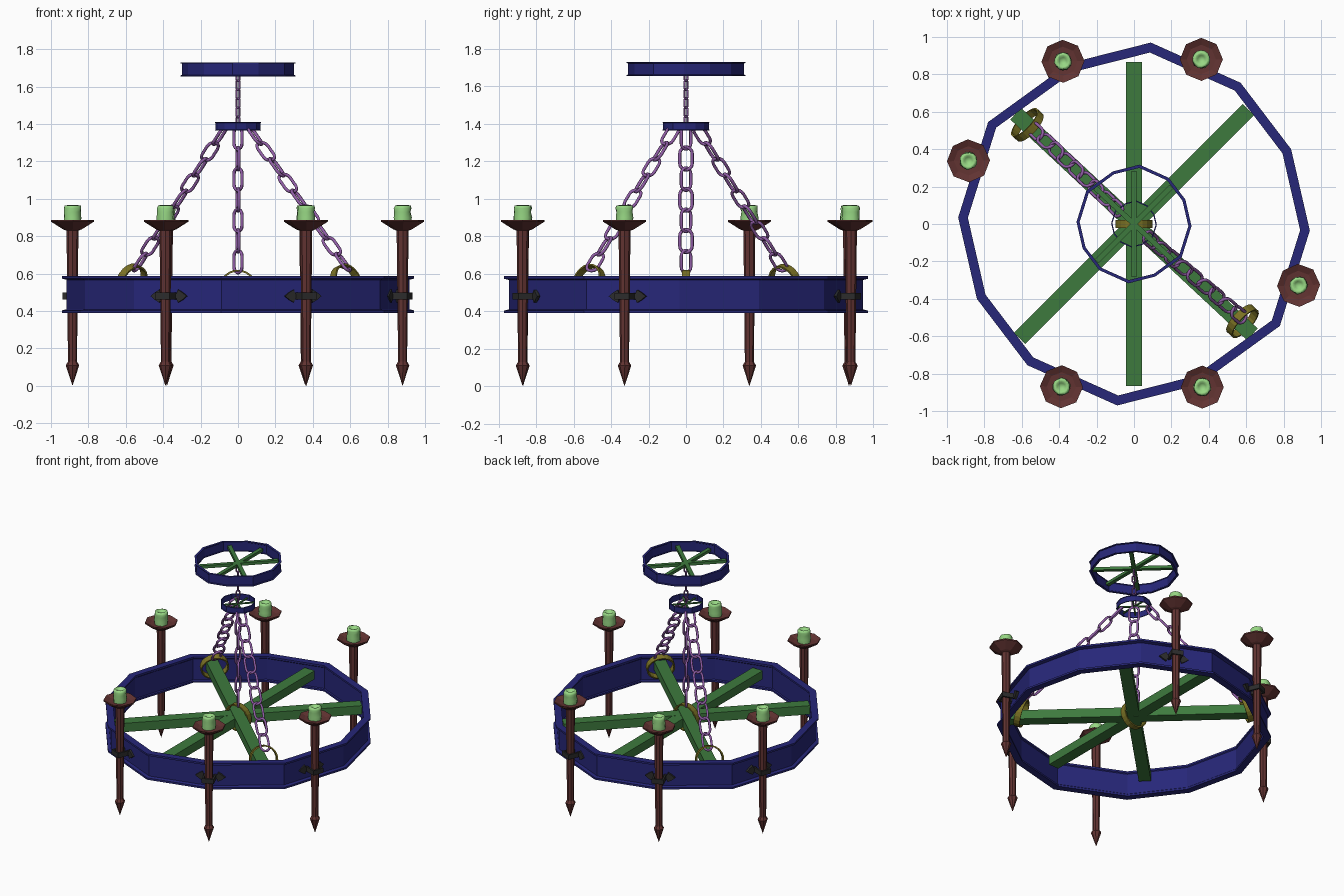
import bpy, bmesh, math, random
from mathutils import Vector, Matrix

random.seed(4)
if "Cube" in bpy.data.objects:
    bpy.data.objects.remove(bpy.data.objects["Cube"])


def material(name, rgb):
    m = bpy.data.materials.new(name)
    m.use_nodes = True
    m.diffuse_color = (*rgb, 1)
    m.node_tree.nodes["Principled BSDF"].inputs["Base Color"].default_value = (*rgb, 1)
    return m


NAVY = material("navy_metal", (0.02, 0.02, 0.19))
GREEN = material("green_beam", (0.048, 0.195, 0.048))
BROWN = material("red_brown_iron", (0.12, 0.033, 0.031))
WAX = material("pale_green_wax", (0.31, 0.68, 0.23))
PURPLE = material("purple_chain", (0.28, 0.11, 0.38))
GOLD = material("dark_gold", (0.2, 0.17, 0.018))
GREY = material("dark_grey_clamp", (0.025, 0.025, 0.025))


def finish(name, bm, mat, smooth=False, matrix=None):
    bmesh.ops.recalc_face_normals(bm, faces=bm.faces)
    me = bpy.data.meshes.new(name)
    bm.to_mesh(me)
    bm.free()
    me.materials.append(mat)
    for p in me.polygons:
        p.use_smooth = smooth
    ob = bpy.data.objects.new(name, me)
    if matrix:
        ob.matrix_world = matrix
    bpy.context.collection.objects.link(ob)
    return ob


def skin(bm, loops, closed=True):
    """Bridge consecutive rings of points with quads."""
    rows = [[bm.verts.new(p) for p in loop] for loop in loops]
    n = len(rows[0])
    for i in range(len(rows) if closed else len(rows) - 1):
        a, b = rows[i], rows[(i + 1) % len(rows)]
        for j in range(n):
            bm.faces.new((a[j], a[(j + 1) % n], b[(j + 1) % n], b[j]))
    return rows


def add_box(bm, size, matrix):
    bmesh.ops.create_cube(bm, size=1, matrix=matrix @ Matrix.Diagonal((*size, 1)))


def lathe(name, profile, sides, mat, matrix, jitter=0, smooth=False):
    bm = bmesh.new()
    loops = []
    for r, z in profile:
        ring = []
        for k in range(sides):
            a = math.tau * (k + 0.5) / sides
            rr = r * (1 + random.uniform(-jitter, jitter))
            ring.append((rr * math.cos(a), rr * math.sin(a), z))
        loops.append(ring)
    skin(bm, loops, closed=False)
    bmesh.ops.remove_doubles(bm, verts=bm.verts, dist=1e-5)
    return finish(name, bm, mat, smooth, matrix)


# Twelve-sided hoop outline: half the corners, the rest by half a turn
HALF = [(0.09, 0.97), (0.57, 0.755), (0.84, 0.40), (0.94, -0.035), (0.78, -0.545), (0.345, -0.86)]
OUTLINE = HALF + [(-x, -y) for x, y in HALF]
# Flanged section: (scale of the outline, fraction of height)
SECTION = [(1, 0), (1, 0.07), (0.975, 0.1), (0.975, 0.9), (1, 0.93), (1, 1),
           (0.945, 1), (0.945, 0.93), (0.952, 0.9), (0.952, 0.1), (0.945, 0.07), (0.945, 0)]


def spoked_hoop(name, scale, z0, z1, beam_z):
    bm = bmesh.new()
    skin(bm, [[(x * f * scale, y * f * scale, z0 + (z1 - z0) * h) for x, y in OUTLINE]
              for f, h in SECTION])
    finish(name + "_hoop", bm, NAVY)
    bm = bmesh.new()
    for k, angle in enumerate((90, 45, 137)):
        m = Matrix.Translation((0, 0, beam_z)) @ Matrix.Rotation(math.radians(angle), 4, 'Z')
        add_box(bm, (1.73 * scale, 0.085 * scale, (0.065 + 0.002 * k) * scale), m)
    finish(name + "_spokes", bm, GREEN)


spoked_hoop("main", 1, 0.39, 0.587, 0.525)
spoked_hoop("ceiling", 0.327, 1.655, 1.73, 1.692)
spoked_hoop("collector", 0.13, 1.365, 1.41, 1.387)


# Chains of stretched round-wire links
def add_link(bm, length, width, wire, matrix, steps=8, sides=6):
    radius = width / 2 - wire
    straight = length / 2 - width / 2
    loops = []
    for k in range(2 * steps):
        a = math.pi * k / (steps - 1) if k < steps else math.pi * (k - 1) / (steps - 1)
        n = Vector((math.cos(a), math.sin(a), 0))
        c = n * radius + Vector((0, straight if k < steps else -straight, 0))
        loops.append([matrix @ (c + wire * (math.cos(t) * n + math.sin(t) * Vector((0, 0, 1))))
                      for t in (math.tau * j / sides for j in range(sides))])
    skin(bm, loops)


def chain(name, start, end, count, width, wire, wide, twist):
    start, end = Vector(start), Vector(end)
    d = (end - start).normalized()
    pitch = (end - start).length / count
    w = Vector(wide)
    w = (w - d * w.dot(d)).normalized()
    basis = Matrix((w, d, w.cross(d))).transposed().to_4x4()
    bm = bmesh.new()
    for k in range(count):
        turn = Matrix.Rotation(math.radians(twist if k % 2 else -twist), 4, 'Y')
        centre = start + d * pitch * (k + 0.5)
        add_link(bm, pitch + 3.2 * wire, width, wire, Matrix.Translation(centre) @ basis @ turn)
    finish(name, bm, PURPLE, True)


chain("left_chain", (0.06, -0.06, 1.38), (0.59, -0.51, 0.62), 9, 0.085, 0.009, (1, 1, 0), 18)
chain("right_chain", (-0.07, 0.06, 1.38), (-0.55, 0.52, 0.62), 9, 0.085, 0.009, (1, 1, 0), 18)
chain("centre_chain", (0, 0, 1.38), (0, 0, 0.61), 7, 0.085, 0.009, (0.4, -0.9, 0), 16)
chain("ceiling_chain", (0, 0, 1.68), (0, 0, 1.39), 6, 0.034, 0.005, (1, 0, 0), 45)


# Gold bands looped around the beams
def band(name, location, turn, tilt):
    section = [(0.1, -0.022), (0.1, 0.022), (0.09, 0.022), (0.09, -0.022), (0.1, -0.022)]
    m = (Matrix.Translation(location) @ Matrix.Rotation(math.radians(turn), 4, 'Z')
         @ Matrix.Rotation(math.radians(90 - tilt), 4, 'Y'))
    lathe(name, section, 20, GOLD, m)


band("centre_band", (0, 0, 0.522), 90, 0)
band("left_band", (0.58, -0.52, 0.553), -43, 20)
band("right_band", (-0.57, 0.53, 0.553), 137, 20)

# Torch holders: spear-tipped rod flaring into a dish
HOLDER = [(0, 0), (0.036, 0.11), (0.024, 0.13), (0.032, 0.83), (0.05, 0.837), (0.115, 0.878),
          (0.115, 0.888), (0.078, 0.872), (0.05, 0.87), (0, 0.87)]
CANDLE = [(0.046, 0.865), (0.047, 0.9), (0.044, 0.93), (0.047, 0.95), (0.042, 0.964),
          (0.03, 0.966), (0.02, 0.948), (0, 0.944)]
LEAF = [(0.02, 0.012), (0.045, 0.012), (0.055, 0.034), (0.08, 0.02), (0.105, 0),
        (0.08, -0.02), (0.055, -0.034), (0.045, -0.012), (0.02, -0.012)]
SPOTS = [(0.36, 0.88), (0.88, -0.328), (0.365, -0.872),
         (-0.38, 0.87), (-0.885, 0.338), (-0.388, -0.87)]

for i, (x, y) in enumerate(SPOTS, 1):
    # Local +y points away from the hoop
    place = Matrix.Translation((x, y, 0)) @ Matrix.Rotation(math.atan2(y, x) - math.pi / 2, 4, 'Z')
    lathe(f"torch_holder_{i}", HOLDER, 8, BROWN, place)
    lathe(f"candle_{i}", CANDLE, 14, WAX, place, 0.07, True)

    # Clamp: a leaf plate on each side and a collar round the rod
    bm = bmesh.new()
    for s in (-1, 1):
        face = bm.faces.new([bm.verts.new((s * u, -0.058, 0.48 + v)) for u, v in LEAF])
        new = bmesh.ops.extrude_face_region(bm, geom=[face])["geom"]
        bmesh.ops.translate(bm, vec=(0, 0.018, 0),
                            verts=[v for v in new if isinstance(v, bmesh.types.BMVert)])
        add_box(bm, (0.012, 0.095, 0.036), Matrix.Translation((s * 0.036, -0.01, 0.48)))
    add_box(bm, (0.084, 0.01, 0.036), Matrix.Translation((0, 0.036, 0.48)))
    finish(f"clamp_{i}", bm, GREY, False, place)
